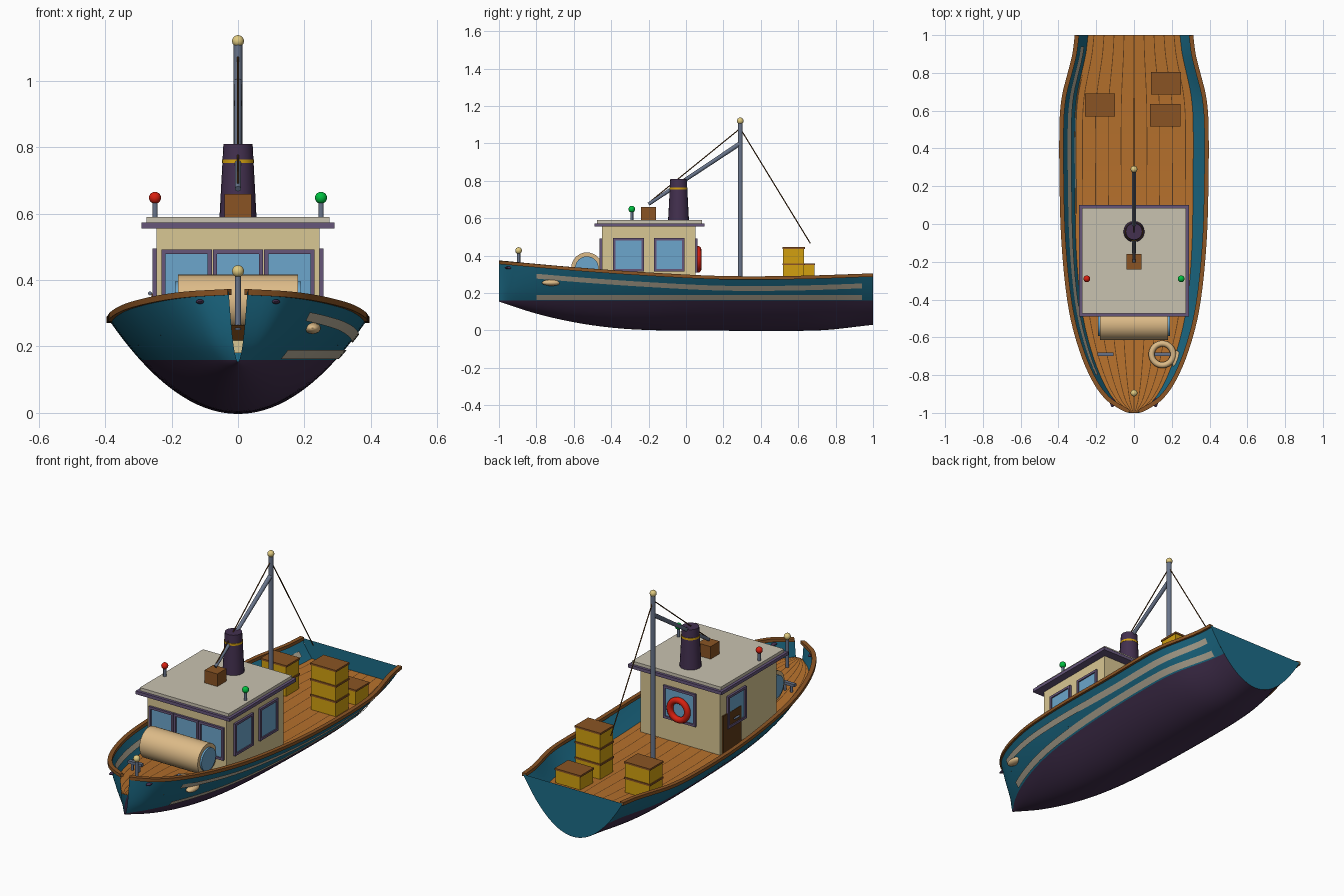
import bpy, bmesh, math
from mathutils import Vector, Matrix

if "Cube" in bpy.data.objects:
    bpy.data.objects.remove(bpy.data.objects["Cube"])


def mat(name, hexcol):
    m = bpy.data.materials.new(name)
    rgb = [int(hexcol[i:i + 2], 16) / 255 for i in (0, 2, 4)]
    m.diffuse_color = [c / 12.92 if c < .04 else ((c + .055) / 1.055) ** 2.4 for c in rgb] + [1]
    m.use_nodes = True
    m.node_tree.nodes["Principled BSDF"].inputs["Base Color"].default_value = m.diffuse_color
    return m


TEAL, PURPLE, WOOD = mat("teal", "1C6C88"), mat("purple", "43304F"), mat("wood", "B5702C")
BROWN, CREAM, STRIPE = mat("brown", "8A5424"), mat("cream", "D9C793"), mat("stripe", "B5AC98")
ROOF, TRIM, GLASS = mat("roof", "C9C2B0"), mat("trim", "66567A"), mat("glass", "6CA6CC")
STEEL, YELLOW, ROPE = mat("steel", "68748A"), mat("yellow", "D2A010"), mat("rope", "DDBB88")
RED, GREEN, DARK = mat("red", "D82010"), mat("green", "00C040"), mat("dark", "5E3A18")
BRASS = mat("brass", "E0CA80")


def finish(name, bm, m, smooth=True):
    me = bpy.data.meshes.new(name)
    bm.to_mesh(me)
    bm.free()
    o = bpy.data.objects.new(name, me)
    bpy.context.collection.objects.link(o)
    me.materials.append(m)
    if smooth:
        bpy.ops.object.select_all(action='DESELECT')
        o.select_set(True)
        bpy.context.view_layer.objects.active = o
        bpy.ops.object.shade_smooth_by_angle(angle=math.radians(35))
    return o


def box(name, x0, x1, y0, y1, z0, z1, m):
    bm = bmesh.new()
    bmesh.ops.create_cube(bm, size=1, matrix=Matrix.Translation(((x0 + x1) / 2, (y0 + y1) / 2, (z0 + z1) / 2))
                          @ Matrix.Diagonal((x1 - x0, y1 - y0, z1 - z0, 1)))
    return finish(name, bm, m, False)


def rod(name, a, b, r, m, r2=None, n=16):
    a, b = Vector(a), Vector(b)
    bm = bmesh.new()
    bmesh.ops.create_cone(bm, cap_ends=True, segments=n, radius1=r, radius2=r if r2 is None else r2, depth=(b - a).length,
                          matrix=Matrix.Translation((a + b) / 2) @ (b - a).to_track_quat('Z', 'Y').to_matrix().to_4x4())
    return finish(name, bm, m)


def ball(name, c, size, m):
    bm = bmesh.new()
    bmesh.ops.create_uvsphere(bm, u_segments=20, v_segments=12, radius=1,
                              matrix=Matrix.Translation(c) @ Matrix.Diagonal((*size, 1)))
    return finish(name, bm, m)


def torus(name, c, R, r, m, rot=(0, 0, 0)):
    bpy.ops.mesh.primitive_torus_add(location=c, rotation=rot, major_radius=R, minor_radius=r,
                                     major_segments=36, minor_segments=12)
    o = bpy.context.object
    o.name = name
    o.data.materials.append(m)
    bpy.ops.object.shade_smooth_by_angle(angle=math.radians(40))


def loft(name, rows, m, closed=False):
    bm = bmesh.new()
    v = [[bm.verts.new(p) for p in r] for r in rows]
    n = len(rows[0])
    for a, b in zip(v, v[1:]):
        for j in range(n if closed else n - 1):
            k = (j + 1) % n
            bm.faces.new((a[j], b[j], b[k], a[k]))
    if closed:
        bm.faces.new(v[0])
        bm.faces.new(v[-1][::-1])
        bmesh.ops.recalc_face_normals(bm, faces=bm.faces)
    return finish(name, bm, m)


# Smooth hull lines along the length
def curve(pts):
    n = len(pts)
    slope = [(pts[min(i + 1, n - 1)][1] - pts[max(i - 1, 0)][1]) /
             (pts[min(i + 1, n - 1)][0] - pts[max(i - 1, 0)][0]) for i in range(n)]

    def f(y):
        i = max(0, min(n - 2, sum(p[0] <= y for p in pts) - 1))
        (a, p), (b, q) = pts[i], pts[i + 1]
        h = b - a
        t = (y - a) / h
        return (p * (1 - 3 * t * t + 2 * t ** 3) + q * (3 * t * t - 2 * t ** 3)
                + h * slope[i] * (t - 2 * t * t + t ** 3) + h * slope[i + 1] * (t ** 3 - t * t))
    return f


beam = curve([(-1, .028), (-.93, .14), (-.8, .23), (-.6, .305), (-.4, .348), (-.1, .378), (.2, .388),
              (.55, .388), (.68, .375), (.8, .345), (.9, .32), (1, .308)])
sheer = curve([(-1, .365), (-.6, .33), (-.2, .302), (.2, .283), (.6, .284), (1, .297)])
keel = curve([(-1, .154), (-.8, .09), (-.6, .044), (-.4, .015), (-.2, .002), (0, 0), (.7, 0), (1, .03)])
WL = .16


def half(y, z):
    return beam(y) * math.sqrt(max(0, (z - keel(y)) / (sheer(y) - keel(y))))


def deck_z(y):
    return sheer(y) - .1


ys = [-1 + .015 * i for i in range(14)] + [-.79 + 1.79 * i / 44 for i in range(45)]
S = [i / 12 - 1 for i in range(25)]

# Hull below and above the waterline, and transom
low = [[(half(y, WL) * s, y, keel(y) + (WL - keel(y)) * s * s) for s in S] for y in ys]
loft("hull_bottom", low, PURPLE)
for sg, side in ((1, "right"), (-1, "left")):
    rows = []
    for y in ys:
        zs = [WL + (sheer(y) - WL) * j / 8 for j in range(9)]
        rows.append([(sg * half(y, z), y, z) for z in zs][::sg])
    loft("topside_" + side, rows, TEAL)
bm = bmesh.new()
zs = [keel(1) + (sheer(1) - keel(1)) * s * s for s in S]
bm.faces.new([bm.verts.new((beam(1) * s, 1, z)) for s, z in zip(S, zs)][::-1])
finish("transom", bm, TEAL, False)

# Deck and plank seams
dw = [(y, half(y, deck_z(y)), deck_z(y)) for y in ys]
loft("deck", [[(w, y, z), (0, y, z), (-w, y, z)] for y, w, z in dw], WOOD)
for i in range(-4, 5):
    f = i / 4.6
    loft("deck_seam", [[(w * f + .002, y, z + .002), (w * f - .002, y, z + .002)] for y, w, z in dw], DARK)

# Gunwale rails, offset along the outline normal
for sg in (1, -1):
    rows = []
    for y in ys:
        a, b = max(-1, y - .01), min(1, y + .01)
        n = Vector((b - a, beam(a) - beam(b))).normalized()
        ring = []
        for o, dz in ((.006, -.01), (.006, .008), (-.017, .008), (-.017, -.01)):
            ring.append((sg * max(.012, beam(y) + n.x * o), max(-1, min(1, y + n.y * o)), sheer(y) + dz))
        rows.append(ring)
    loft("gunwale_rail", rows, BROWN, True)

# Side stripes: outside on the right, showing inside on the left
sy = [-.8 + 1.74 * i / 40 for i in range(41)]
for sg in (1, -1):
    loft("upper_stripe", [[(sg * half(y, z) + .007, y, z) for z in (sheer(y) - .07, sheer(y) - .057, sheer(y) - .044)]
                          for y in sy], STRIPE)
    loft("lower_stripe", [[(sg * half(y, z) + .007, y, z) for z in (.163, .176, .19)] for y in sy], STRIPE)
    ball("hawse_hole", (sg * half(-.945, .335), -.945, .335), (.012, .025, .007), PURPLE)
ball("fender", (half(-.72, .255) + .005, -.72, .255), (.025, .05, .017), ROPE)

# Cabin and roof
box("cabin", -.245, .245, -.45, .05, .18, .56, CREAM)
box("roof_trim", -.29, .29, -.49, .10, .555, .573, TRIM)
box("roof", -.275, .275, -.475, .085, .573, .59, ROOF)


# Windows: frame bars round a pane, laid on x or y walls
def window(axis, wall, out, a0, a1, z0, z1):
    def slab(name, p, q, r, s, d, m):
        w = sorted((wall - out * .01, wall + out * d))
        box(name, *((w[0], w[1], p, q) if axis == 'x' else (p, q, w[0], w[1])), r, s, m)
    t = .013
    slab("window_pane", a0 + t, a1 - t, z0 + t, z1 - t, .005, GLASS)
    for p, q, r, s in ((a0, a0 + t, z0, z1), (a1 - t, a1, z0, z1),
                       (a0 + t, a1 - t, z0, z0 + t), (a0 + t, a1 - t, z1 - t, z1)):
        slab("window_frame", p, q, r, s, .012, TRIM)


for c in (-.155, 0, .155):
    window('y', -.45, -1, c - .076, c + .076, .31, .492)
window('x', .245, 1, -.39, -.225, .315, .495)
window('x', .245, 1, -.17, -.008, .315, .495)
window('x', -.245, -1, -.17, -.008, .315, .495)
window('y', .05, 1, -.1, .1, .31, .492)
box("door", -.252, -.24, -.13, .03, .18, .40, DARK)
rod("door_handle", (-.265, -.09, .36), (-.265, -.05, .36), .006, STEEL)
torus("life_ring", (0, .065, .38), .054, .017, RED, (math.pi / 2, 0, 0))

# Winch drum in front of the cabin
rod("winch_drum", (-.18, -.53, .333), (.18, -.53, .333), .084, ROPE, n=32)
for sg in (1, -1):
    rod("drum_end", (sg * .175, -.53, .333), (sg * .19, -.53, .333), .063, GLASS, n=32)

# Bow post, cleats and rope coil
rod("bow_post", (0, -.895, .25), (0, -.895, .42), .009, STEEL)
ball("bow_post_knob", (0, -.895, .427), (.018,) * 3, BRASS)
for sg in (1, -1):
    for d in (-.02, .02):
        rod("cleat_leg", (sg * .15 + d, -.69, .24), (sg * .15 + d, -.69, .28), .007, STEEL)
    box("cleat_bar", sg * .15 - .042, sg * .15 + .042, -.7, -.68, .275, .29, STEEL)
torus("rope_coil", (.15, -.69, .262), .057, .016, ROPE)

# Funnel, roof box and navigation lights
rod("funnel", (0, -.04, .585), (0, -.04, .81), .056, PURPLE, .044, 20)
rod("funnel_band", (0, -.04, .753), (0, -.04, .764), .0485, YELLOW, .0482, 20)
box("roof_box", -.04, .04, -.24, -.16, .59, .66, BROWN)
for x, m in ((-.25, RED), (.25, GREEN)):
    rod("light_post", (x, -.29, .585), (x, -.29, .635), .008, STEEL)
    ball("navigation_light", (x, -.29, .648), (.018,) * 3, m)

# Mast, boom and stays
rod("mast", (0, .29, .18), (0, .29, 1.11), .013, STEEL)
ball("mast_knob", (0, .29, 1.12), (.018,) * 3, BRASS)
rod("boom", (0, .29, 1.0), (0, -.2, .675), .012, STEEL, .009)
rod("front_stay", (0, .29, 1.08), (0, -.19, .69), .003, DARK, n=8)
rod("rear_stay", (0, .29, 1.08), (0, .665, .465), .003, DARK, n=8)

# Stacked crates
for cx, cy, count in ((-.18, .63, 2), (.17, .745, 1), (.165, .575, 3)):
    for i in range(count):
        z = .185 + .087 * i
        box("crate", cx - .076, cx + .076, cy - .056, cy + .056, z, z + .077, YELLOW)
        box("crate_lid", cx - .08, cx + .08, cy - .06, cy + .06, z + .077, z + .087, BROWN)
